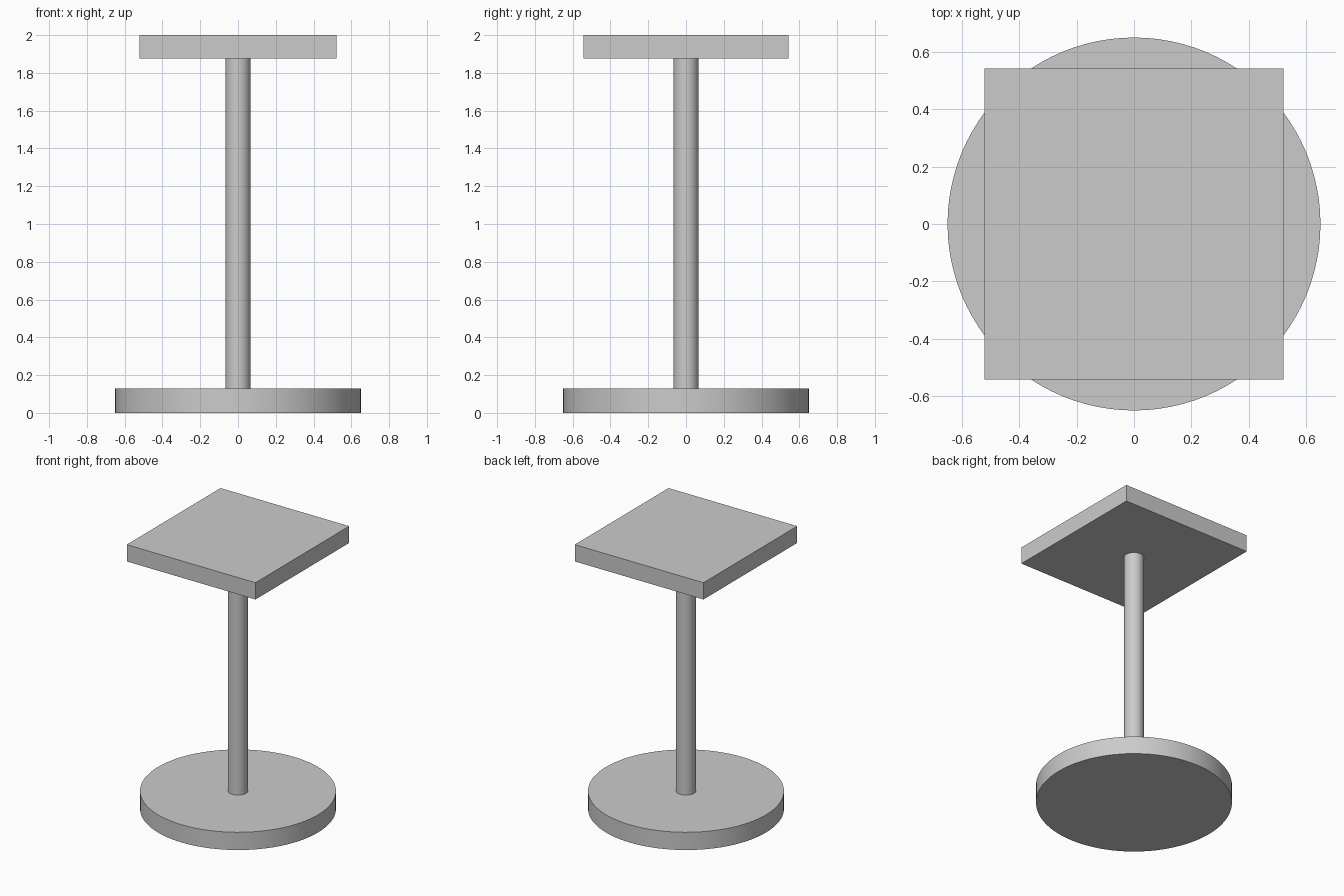
import bpy

cube = bpy.data.objects.get("Cube")
if cube:
    bpy.data.objects.remove(cube, do_unlink=True)

# Single plain grey for the whole stand
grey = bpy.data.materials.new("light_grey")
grey.use_nodes = True
colour = (0.6, 0.6, 0.6, 1)
grey.diffuse_color = colour
grey.node_tree.nodes["Principled BSDF"].inputs["Base Color"].default_value = colour

BASE_TOP = 0.13
PLATE_BOTTOM = 1.877
HEIGHT = 2.0


def finish(name):
    obj = bpy.context.object
    obj.name = obj.data.name = name
    obj.data.materials.append(grey)
    return obj


def disc(name, radius, bottom, top):
    bpy.ops.mesh.primitive_cylinder_add(
        vertices=96, radius=radius, depth=top - bottom,
        location=(0, 0, (bottom + top) / 2))
    bpy.ops.object.shade_smooth_by_angle()
    return finish(name)


# Round foot and slim post
disc("round_base", 0.65, 0, BASE_TOP)
disc("post", 0.066, BASE_TOP, PLATE_BOTTOM)

# Rectangular top, slightly deeper than wide
bpy.ops.mesh.primitive_cube_add(size=1, location=(0, 0, (PLATE_BOTTOM + HEIGHT) / 2))
top = finish("top_plate")
top.scale = (1.042, 1.084, HEIGHT - PLATE_BOTTOM)
bpy.ops.object.transform_apply(location=False, rotation=False, scale=True)
